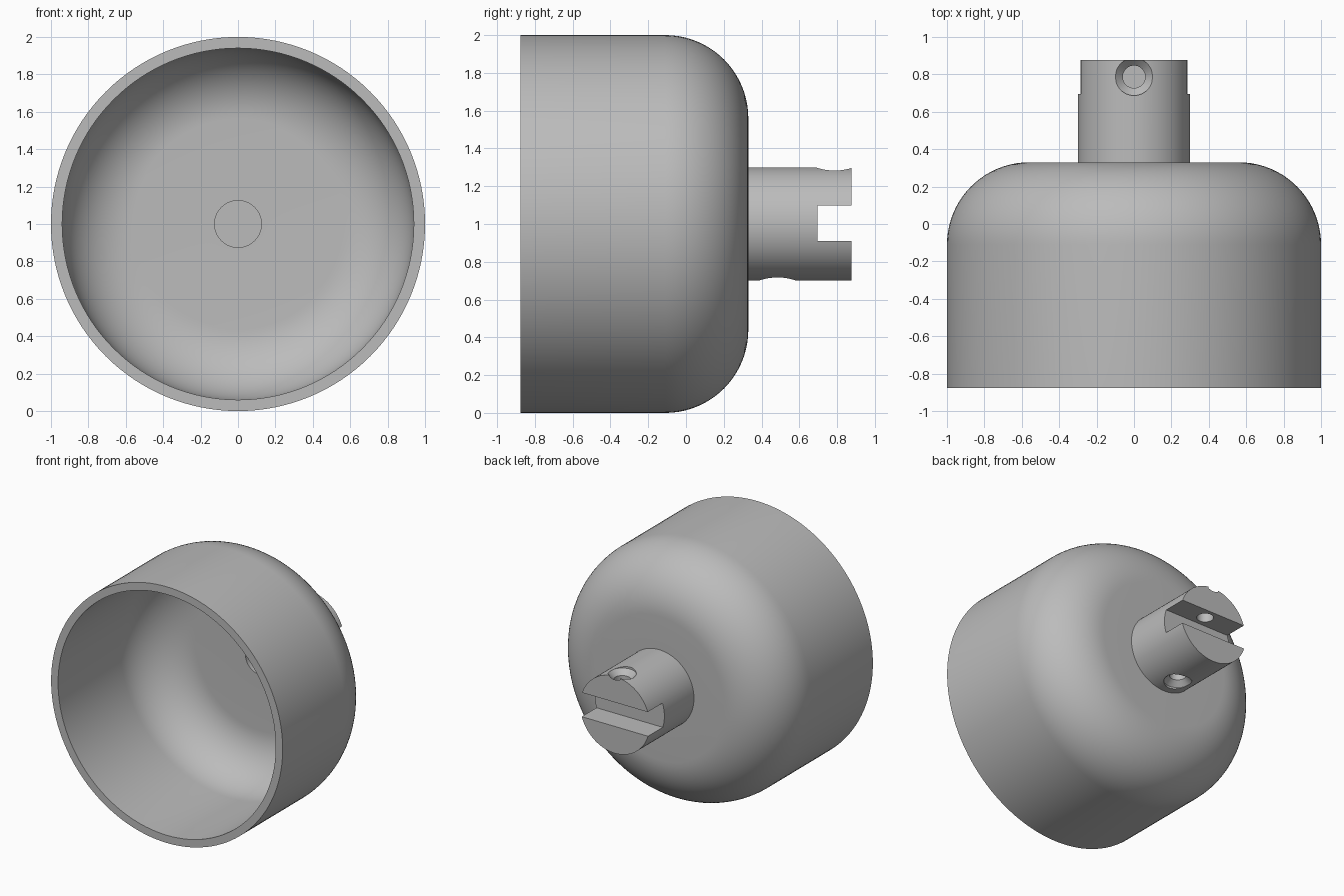
import bpy, bmesh
from math import sin, cos, pi, radians
from mathutils import Matrix, Vector

cube = bpy.data.objects.get("Cube")
if cube:
    bpy.data.objects.remove(cube, do_unlink=True)

FRONT, BACK, CUP_BACK = -0.877, 0.877, 0.33
STEM_R, BORE_R, BORE_END = 0.30, 0.125, 0.60
FILLET, WALL = 0.44, 0.06
SLOT_Y, SLOT_LOW, SLOT_HIGH = 0.695, 0.91, 1.098

grey = bpy.data.materials.new("grey")
grey.use_nodes = True
grey.diffuse_color = (0.5, 0.5, 0.5, 1)
grey.node_tree.nodes["Principled BSDF"].inputs["Base Color"].default_value = (0.5, 0.5, 0.5, 1)


def lathe(name, profile, matrix, steps=128):
    """Spin (radius, height) points about local z; both ends lie on the axis."""
    bm = bmesh.new()
    verts = [bm.verts.new((r, 0, h)) for r, h in profile]
    edges = [bm.edges.new(pair) for pair in zip(verts, verts[1:])]
    bmesh.ops.spin(bm, geom=verts + edges, cent=(0, 0, 0), axis=(0, 0, 1),
                   angle=2 * pi, steps=steps, use_merge=True)
    bmesh.ops.remove_doubles(bm, verts=bm.verts, dist=1e-5)
    bmesh.ops.transform(bm, matrix=matrix, verts=bm.verts)
    bmesh.ops.recalc_face_normals(bm, faces=bm.faces)
    return add_object(name, bm)


def add_object(name, bm):
    mesh = bpy.data.meshes.new(name)
    bm.to_mesh(mesh)
    bm.free()
    obj = bpy.data.objects.new(name, mesh)
    bpy.context.collection.objects.link(obj)
    mesh.materials.append(grey)
    return obj


def fillet(radius, centre_r, centre_h, steps=20):
    """Quarter arc from the side wall round to the flat end."""
    return [(centre_r + radius * cos(a), centre_h + radius * sin(a))
            for a in (pi / 2 * i / steps for i in range(steps + 1))]


# Hollow cup with a stem on its closed end and a blind bore into the stem
arc_r, arc_y = 1 - FILLET, CUP_BACK - FILLET
outside = [(1, FRONT)] + fillet(FILLET, arc_r, arc_y) + [
    (STEM_R, CUP_BACK), (STEM_R, BACK), (0, BACK)]
inside = [(0, BORE_END), (BORE_R, BORE_END), (BORE_R, CUP_BACK - WALL)]
inside += fillet(FILLET - WALL, arc_r, arc_y)[::-1] + [(1 - WALL, FRONT)]
along_y = Matrix.Translation((0, 0, 1)) @ Matrix.Rotation(radians(-90), 4, 'X')
body = lathe("cup_with_stem", inside + outside, along_y)

# Slot across the end of the stem
bm = bmesh.new()
bmesh.ops.create_cube(bm, size=1)
bmesh.ops.scale(bm, vec=(1, 0.4, SLOT_HIGH - SLOT_LOW), verts=bm.verts)
bmesh.ops.translate(bm, vec=(0, SLOT_Y + 0.2, (SLOT_HIGH + SLOT_LOW) / 2), verts=bm.verts)
cutters = [add_object("slot_cutter", bm)]

# Countersunk holes: top prong into the slot, underside into the bore
hole = [(0, 0.03), (0.06, 0.03), (0.06, 0.245), (0.10, 0.285), (0.10, 0.4), (0, 0.4)]
for name, y, turn in (("top_hole_cutter", 0.787, 0), ("lower_hole_cutter", 0.485, 180)):
    place = Matrix.Translation((0, y, 1)) @ Matrix.Rotation(radians(turn), 4, 'X')
    cutters.append(lathe(name, hole, place, 48))

for cutter in cutters:
    cutter.hide_render = True
    mod = body.modifiers.new(cutter.name, 'BOOLEAN')
    mod.operation = 'DIFFERENCE'
    mod.solver = 'EXACT'
    mod.object = cutter

# Bake the cuts, then shade smooth with crisp edges
bpy.context.view_layer.update()
body.data = bpy.data.meshes.new_from_object(
    body.evaluated_get(bpy.context.evaluated_depsgraph_get()))
body.modifiers.clear()
for cutter in cutters:
    bpy.data.objects.remove(cutter, do_unlink=True)
bpy.ops.object.select_all(action='DESELECT')
body.select_set(True)
bpy.context.view_layer.objects.active = body
bpy.ops.object.shade_smooth_by_angle(angle=radians(30))
